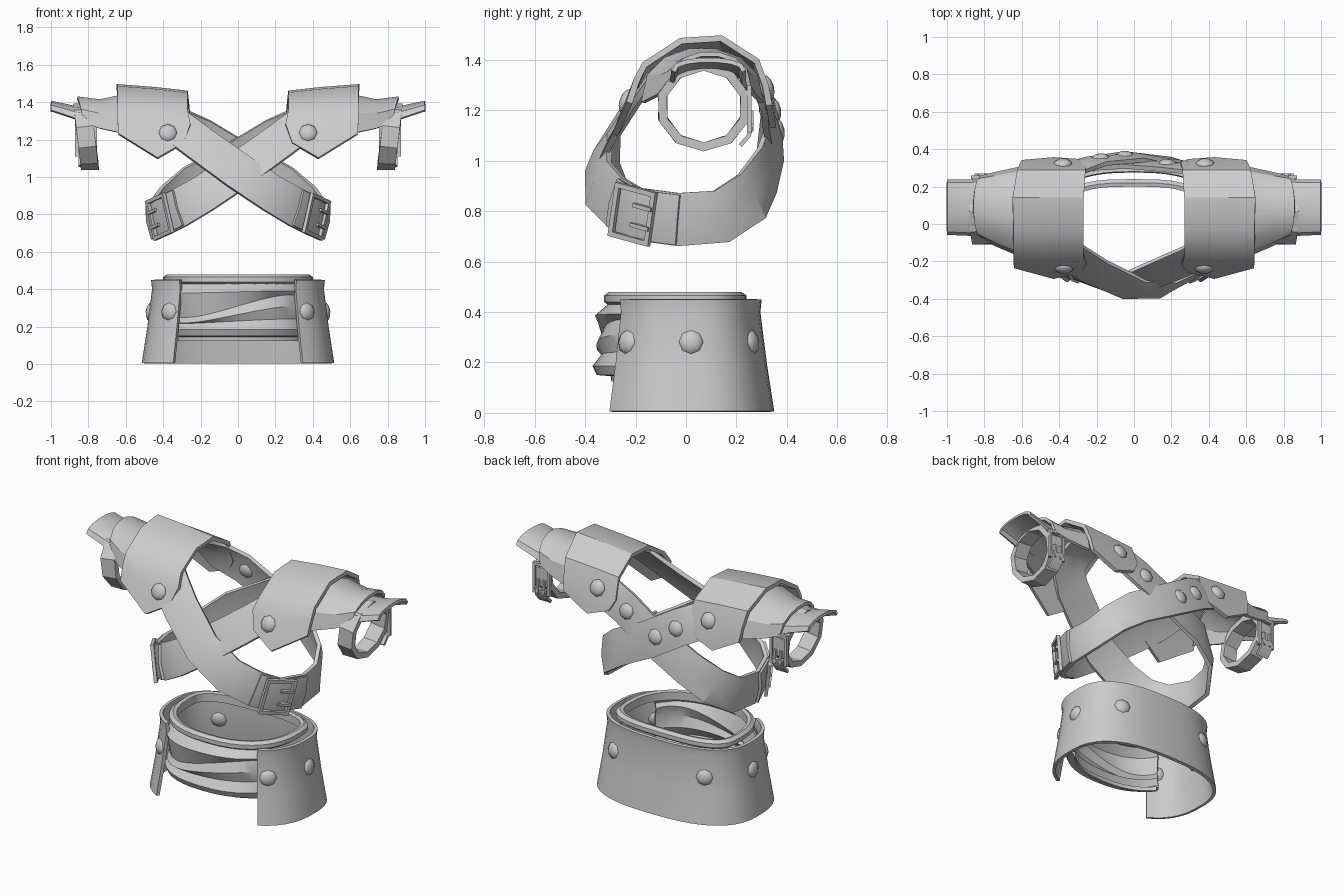
import bpy, bmesh
from math import sin, cos, pi, radians
from mathutils import Vector, Matrix

cube = bpy.data.objects.get("Cube")
if cube:
    bpy.data.objects.remove(cube, do_unlink=True)

GREY = (0.6, 0.6, 0.6, 1)
grey = bpy.data.materials.new("plain_grey")
grey.use_nodes = True
grey.diffuse_color = GREY
grey.node_tree.nodes["Principled BSDF"].inputs["Base Color"].default_value = GREY


def finish(name, bm, thickness=0, angle=32):
    """Turn a bmesh into a shaded object, thickened if asked."""
    bmesh.ops.recalc_face_normals(bm, faces=bm.faces[:])
    mesh = bpy.data.meshes.new(name)
    bm.to_mesh(mesh)
    bm.free()
    mesh.materials.append(grey)
    obj = bpy.data.objects.new(name, mesh)
    bpy.context.collection.objects.link(obj)
    bpy.ops.object.select_all(action='DESELECT')
    obj.select_set(True)
    bpy.context.view_layer.objects.active = obj
    if thickness:
        mod = obj.modifiers.new("thickness", 'SOLIDIFY')
        mod.thickness = thickness
        mod.offset = 0
        bpy.ops.object.modifier_apply(modifier=mod.name)
    bpy.ops.object.shade_smooth_by_angle(angle=radians(angle))


def sheet(name, rows, thickness, wrap_rows=False, wrap_cols=False):
    """Skin a grid of points."""
    bm = bmesh.new()
    grid = [[bm.verts.new(p) for p in row] for row in rows]
    n, m = len(grid), len(grid[0])
    for i in range(n if wrap_rows else n - 1):
        for j in range(m if wrap_cols else m - 1):
            k, l = (i + 1) % n, (j + 1) % m
            bm.faces.new((grid[i][j], grid[k][j], grid[k][l], grid[i][l]))
    finish(name, bm, thickness)


def ribbon(name, path, width, thickness, bulge=0.0, closed=True):
    """Sweep a slightly crowned strap along (point, normal) pairs."""
    rows, n = [], len(path)
    for i, (p, normal) in enumerate(path):
        a = path[(i - 1) % n if closed else max(i - 1, 0)][0]
        b = path[(i + 1) % n if closed else min(i + 1, n - 1)][0]
        side = (b - a).cross(normal).normalized() * width / 2
        rows.append([p - side, p + normal * bulge, p + side])
    sheet(name, rows, thickness, wrap_rows=closed)


def stud(name, point, normal, radius=0.052):
    """Eight-sided domed rivet."""
    bm = bmesh.new()
    turn = Vector(normal).to_track_quat('Z', 'Y').to_matrix().to_4x4()
    shape = Matrix.Diagonal((radius, radius, radius * 0.55, 1))
    bmesh.ops.create_uvsphere(bm, u_segments=8, v_segments=6, radius=1,
                              matrix=Matrix.Translation(point) @ turn @ shape)
    finish(name, bm, angle=80)


def buckle(name, point, tangent, normal, length, width, bar):
    """Rectangular frame with two prongs."""
    t = tangent.normalized()
    side = t.cross(normal).normalized()
    n = side.cross(t)
    frame = Matrix((t, side, n)).transposed().to_4x4()
    if n.dot(normal) < 0:
        frame = Matrix((t, -side, -n)).transposed().to_4x4()
    frame.translation = point
    bm = bmesh.new()
    bars = [((e * length / 2, 0, 0), (bar, width + bar, bar)) for e in (-1, 1)]
    bars += [((0, e * width / 2, 0), (length, bar, bar)) for e in (-1, 1)]
    bars += [((length * 0.28, e * width / 5, bar / 2), (length * 0.5, bar * 0.8, bar)) for e in (-1, 1)]
    for centre, size in bars:
        bmesh.ops.create_cube(bm, size=1, matrix=frame @ Matrix.Translation(centre)
                              @ Matrix.Diagonal((*size, 1)))
    finish(name, bm)


def power(v, e):
    return abs(v) ** e * (1 if v >= 0 else -1)


# Waist guard, open at the front
def guard_point(degrees, a, z):
    t = radians(degrees)
    depth = a - (0.185 if sin(t) > 0 else 0.13)
    return Vector((a * power(cos(t), 0.77), 0.02 + depth * power(sin(t), 0.77), z))


angles = [-53 + 286 * i / 36 for i in range(37)]
levels = [(0.505, 0.005), (0.475, 0.2), (0.45, 0.4), (0.455, 0.45)]
sheet("waist_guard", [[guard_point(d, a, z) for d in angles] for a, z in levels], 0.02)
for d in (-43, 0, 54, 126, 180, 223):
    along = (guard_point(d + 4, 0.47, 0.28) - guard_point(d - 4, 0.47, 0.28)).normalized()
    stud("waist_stud", guard_point(d, 0.465, 0.28), (along.y, -along.x, 0.12))


# Wrapped sash: a rolled rim all round, diagonal folds only in the front opening
def sash_row(z, front, back, slant, degrees):
    row = []
    for d in degrees:
        t = radians(d)
        w = max(0, -sin(t))
        grow = back + (front - back) * w
        e, depth = (0.85, 0.355) if sin(t) < 0 else (0.65, 0.21)
        x = (0.4 + grow) * power(cos(t), e)
        row.append((x, 0.03 + (depth + grow) * power(sin(t), e), z + slant * x * w))
    return row


rim = [(0.48, -0.02), (0.465, 0), (0.44, 0), (0.425, -0.02), (0.425, -0.04), (0.475, -0.04)]
sheet("sash_rim", [sash_row(z, g, g, 0, range(0, 360, 10)) for z, g in rim], 0,
      wrap_rows=True, wrap_cols=True)
# Each fold: height, front swell, slant
folds = [(0.435, -0.03, 0), (0.385, 0.03, 0.03), (0.31, 0.0, 0.3), (0.265, 0.025, 0.2),
         (0.23, 0.005, 0.05), (0.185, 0.04, 0), (0.155, 0.025, 0), (0.15, -0.03, 0),
         (0.125, -0.035, 0)]
sheet("sash_folds", [sash_row(z, f, -0.02, k, range(214, 327, 8)) for z, f, k in folds], 0.012)

# Crossed chest straps: point and outward direction, shoulder on +x
loop = [((.43, .06, 1.425), (0, 0, 1)), ((.42, -.05, 1.405), (0, -.4, 1)),
        ((.4, -.125, 1.34), (0, -.8, .6)), ((.33, -.175, 1.27), (0, -.8, .6)),
        ((.21, -.235, 1.18), (0, -.8, .58)), ((0, -.325, 1.03), (0, -.85, .5)),
        ((-.18, -.325, .91), (-.35, -.9, .25)), ((-.31, -.275, .835), (-.65, -1, .05)),
        ((-.4, -.195, .79), (-1, -.85, -.1)), ((-.455, -.03, .768), (-1, -.1, -.15)),
        ((-.44, .14, .78), (-1, .25, -.05)), ((-.37, .26, .86), (-.8, .8, .1)),
        ((-.24, .32, .96), (-.4, 1, .1)), ((0, .337, 1.09), (0, 1, .2)),
        ((.2, .315, 1.21), (.1, 1, .2)), ((.33, .295, 1.27), (0, 1, .2)),
        ((.4, .24, 1.35), (0, .8, .6)), ((.42, .16, 1.41), (0, .3, 1))]

# Shoulder plate rows from front hem over the top to back hem
plate = [[(.29, -.25, 1.18), (.43, -.282, 1.1), (.64, -.225, 1.23)],
         [(.255, -.21, 1.28), (.43, -.222, 1.25), (.645, -.195, 1.32)],
         [(.27, -.165, 1.35), (.45, -.17, 1.365), (.645, -.165, 1.38)],
         [(.27, -.02, 1.44), (.45, -.02, 1.46), (.645, -.02, 1.475)],
         [(.27, .14, 1.45), (.45, .14, 1.47), (.65, .14, 1.485)],
         [(.26, .28, 1.37), (.45, .28, 1.385), (.625, .28, 1.395)],
         [(.25, .32, 1.25), (.43, .325, 1.26), (.61, .315, 1.3)],
         [(.29, .335, 1.18), (.43, .345, 1.13), (.6, .33, 1.22)]]


def arch(x, y0, y1, z0, z1, lean=0.0):
    """Half-round cross-section of an arm guard, hem leaning inwards."""
    return [(x - lean * (1 - sin(a)), (y0 + y1) / 2 - (y1 - y0) / 2 * cos(a),
             z0 + (z1 - z0) * sin(a) ** 0.8) for a in (pi * i / 7 for i in range(8))]


for s, label in ((1, "left"), (-1, "right")):
    def flip(p):
        return Vector((p[0] * s, p[1], p[2]))

    # Chest strap; the right one lies on top where they cross
    path = []
    for p, n in loop:
        q = flip(p)
        if abs(q.x) < 0.22:
            q.y *= 1.065 if s < 0 else 0.965
        path.append((q, flip(n).normalized()))
    ribbon(label + "_chest_strap", path, 0.21, 0.024, 0.012)
    tip = [(p + n * 0.018, n) for p, n in path[7:10]]
    ribbon(label + "_strap_tip", tip, 0.2, 0.016, 0.012, closed=False)
    centre, normal = path[8]
    buckle(label + "_chest_buckle", centre + normal * 0.026, path[9][0] - path[7][0],
           normal, 0.17, 0.2, 0.02)

    # Shoulder plate and its rivets
    sheet(label + "_shoulder_plate", [[flip(p) for p in row] for row in plate], 0.025)
    stud(label + "_front_stud", flip((.375, -.235, 1.235)), (0, -1, .35))
    stud(label + "_back_stud", flip((.38, .32, 1.29)), (0, 1, .3))
    stud(label + "_strap_stud", flip((.18, .318 if s > 0 else .348, 1.2)), flip((.1, 1, .2)))

    # Overlapping arm guards
    upper = [arch(.6, -.17, .3, 1.23, 1.44), arch(.74, -.11, .27, 1.26, 1.41),
             arch(.86, -.062, .25, 1.29, 1.425, 0.04)]
    lower = [arch(.79, -.07, .235, 1.28, 1.375), arch(.88, -.055, .23, 1.315, 1.375),
             arch(1, -.05, .23, 1.355, 1.4)]
    sheet(label + "_upper_arm_guard", [[flip(p) for p in r] for r in upper], 0.018)
    sheet(label + "_lower_arm_guard", [[flip(p) for p in r] for r in lower], 0.018)

    # Arm loop with buckle and loose end at the back
    ring = []
    for i in range(10):
        a = 2 * pi * (i + 0.5) / 10
        ring.append((flip((.812 + .02 * sin(a), .07 + .17 * cos(a), 1.215 + .16 * sin(a))),
                     Vector((0, cos(a), sin(a)))))
    ribbon(label + "_arm_loop", ring, 0.095, 0.036)
    back = Vector((0, 1, 0))
    buckle(label + "_arm_buckle", flip((.812, .25, 1.205)), Vector((0, 0, -1)), back,
           0.17, 0.1, 0.018)
    end = [(flip((.812, y, z)), back) for y, z in ((.262, 1.15), (.25, 1.1), (.215, 1.06))]
    ribbon(label + "_arm_loop_end", end, 0.08, 0.016, closed=False)

# Extra rivet where the straps cross at the back
stud("crossing_stud", (-0.05, 0.362, 1.12), (0, 1, 0.2))
